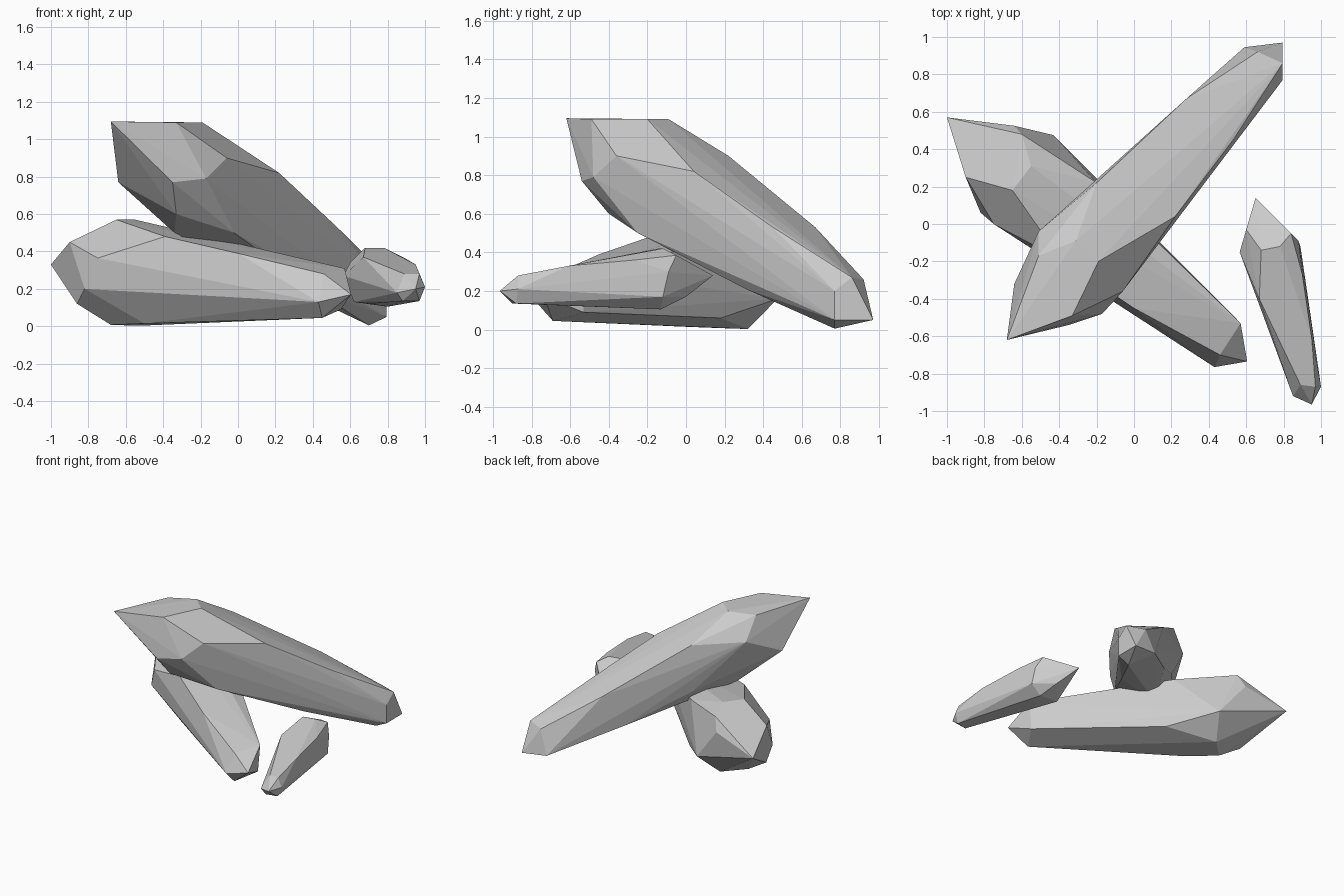
import bpy, bmesh, math


def crystal(name, *sections):
    """Wrap a convex faceted skin round the corner points of successive sections."""
    bm = bmesh.new()
    for section in sections:
        for p in section:
            bm.verts.new(p)
    bmesh.ops.convex_hull(bm, input=bm.verts[:])
    loose = [v for v in bm.verts if not v.link_faces]
    bmesh.ops.delete(bm, geom=loose, context='VERTS')
    # merge nearly coplanar triangles into broad facets
    bmesh.ops.dissolve_limit(bm, angle_limit=math.radians(3),
                             verts=bm.verts[:], edges=bm.edges[:])
    bmesh.ops.recalc_face_normals(bm, faces=bm.faces[:])
    mesh = bpy.data.meshes.new(name)
    bm.to_mesh(mesh)
    bm.free()
    obj = bpy.data.objects.new(name, mesh)
    bpy.context.collection.objects.link(obj)
    return obj


# Large crystal leaning across the other
crystal("leaning_crystal",
    # point and upper bevel
    [(-.68, -.62, 1.095), (-.33, -.49, 1.09), (-.19, -.20, 1.09),
     (-.31, -.09, 1.09), (-.51, -.17, 1.08)],
    # shoulder
    [(-.64, -.32, .77), (-.51, -.04, .91), (-.06, -.36, .90),
     (-.17, -.48, .79), (-.35, -.54, .77), (-.33, -.40, .60), (-.34, -.17, .50)],
    # waist
    [(-.20, .22, .90), (.22, .04, .82), (-.02, -.25, .50), (-.20, .20, .52)],
    # taper
    [(.28, .67, .53), (.53, .45, .53), (.38, .31, .21), (.16, .54, .28)],
    # foot
    [(.795, .97, .05), (.795, .86, .27), (.66, .92, .26), (.59, .945, .07),
     (.795, .77, .20), (.795, .77, .05), (.70, .77, .005)])

# Wide crystal lying flat underneath
crystal("lying_crystal",
    # point
    [(-1.0, .57, .33)],
    # shoulder
    [(-.90, .25, .45), (-.64, .525, .43), (-.60, .48, .53), (-.55, .31, .57),
     (-.65, .18, .57), (-.43, .475, .16), (-.75, 0, .365), (-.82, .06, .20),
     (-.86, .20, .12), (-.53, .32, .003), (-.68, .17, .008)],
    # waist
    [(-.20, .22, .46), (-.39, -.19, .48), (-.16, .18, .06), (-.50, -.01, .015)],
    # taper
    [(0, -.45, .39), (.02, -.36, .03)],
    # end
    [(.605, -.735, .17), (.57, -.53, .31), (.46, -.70, .28), (.43, -.765, .13),
     (.45, -.69, .045), (.55, -.53, .09)])

# Small separate crystal
crystal("small_crystal",
    # point
    [(.65, .14, .28)],
    # shoulder
    [(.60, -.03, .34), (.68, -.14, .42), (.78, -.12, .42), (.84, -.05, .385),
     (.88, -.09, .30), (.565, -.15, .27), (.89, -.12, .17), (.75, 0, .17),
     (.80, -.13, .105), (.62, -.15, .13)],
    # body
    [(.90, -.27, .36), (.67, -.40, .37), (.95, -.61, .33), (.70, -.33, .12)],
    # end
    [(.95, -.965, .20), (.85, -.92, .18), (.89, -.86, .28), (.97, -.87, .28),
     (1.0, -.87, .21), (.97, -.88, .135), (.88, -.90, .135)])
